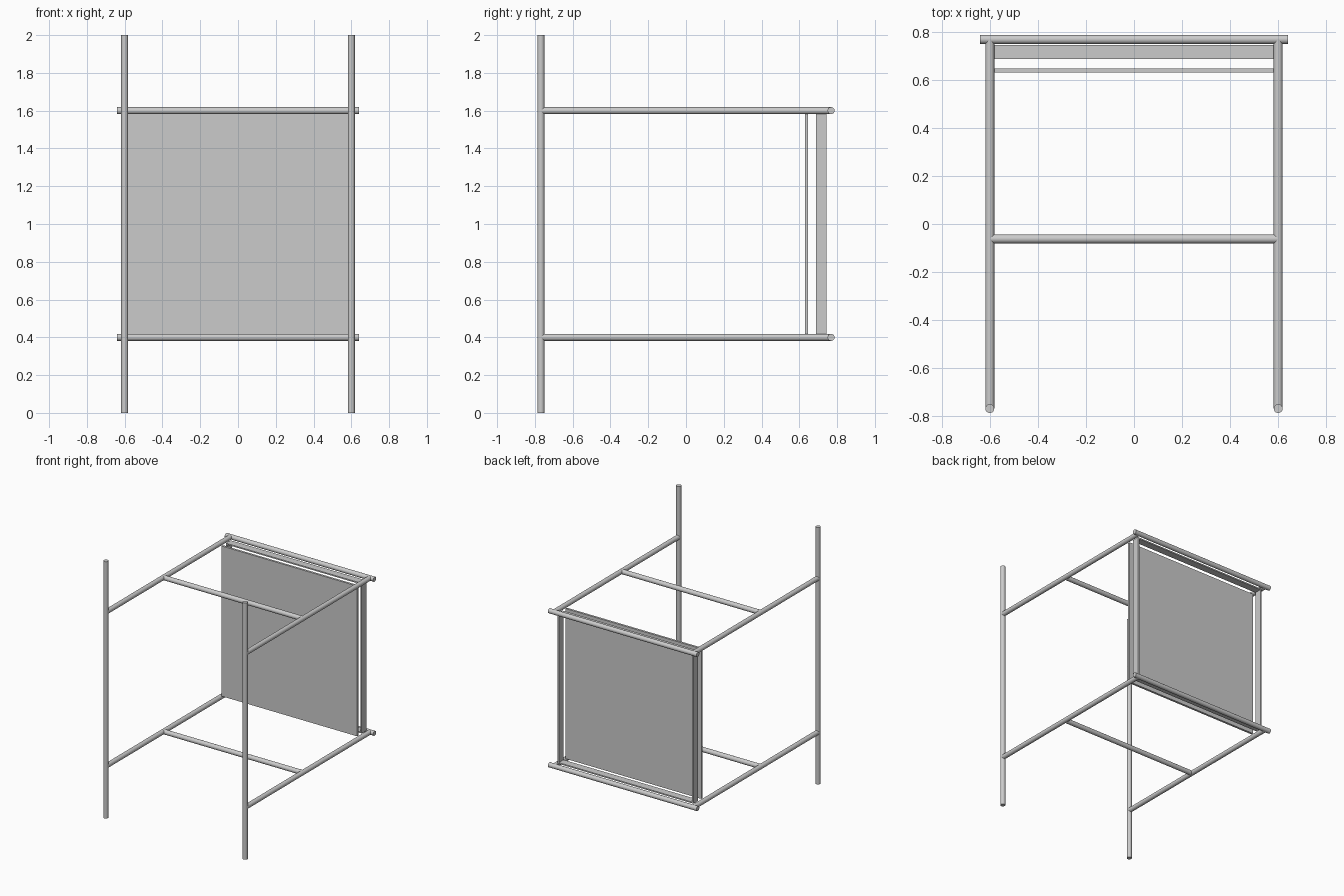
import bpy
from mathutils import Vector

if "Cube" in bpy.data.objects:
    bpy.data.objects.remove(bpy.data.objects["Cube"])

R = 0.0185           # tube radius
Y = 0.768            # tube axis at front and back
X = 0.6              # side tube axis
LEVELS = (("lower", 0.4), ("upper", 1.6))


def tube(name, a, b):
    a, b = Vector(a), Vector(b)
    d = b - a
    bpy.ops.mesh.primitive_cylinder_add(vertices=32, radius=R, depth=d.length,
                                        location=(a + b) / 2)
    o = bpy.context.object
    o.name = name
    o.rotation_euler = d.to_track_quat('Z', 'Y').to_euler()
    bpy.ops.object.shade_smooth_by_angle()
    return o


def board(name, lo, hi):
    lo, hi = Vector(lo), Vector(hi)
    bpy.ops.mesh.primitive_cube_add(size=1, location=(lo + hi) / 2)
    o = bpy.context.object
    o.name = name
    o.scale = hi - lo
    bpy.ops.object.transform_apply(location=False, rotation=False, scale=True)
    return o


# Front uprights
for side, s in (("left", -1), ("right", 1)):
    tube(side + "_upright", (s * X, -Y, 0), (s * X, -Y, 2))

# Horizontal rails, cross bars and back bars on both levels
for level, z in LEVELS:
    for side, s in (("left", -1), ("right", 1)):
        tube(f"{level}_{side}_rail", (s * X, -Y, z), (s * X, Y, z))
    tube(level + "_cross_bar", (-X, -0.062, z), (X, -0.062, z))
    tube(level + "_back_bar", (-0.64, Y, z), (0.64, Y, z))

# Flat panel
H = 0.585
board("panel", (-H, 0.63, 1 - H), (H, 0.647, 1 + H))

# Thin open frame behind the panel
T, Y0, Y1 = 0.01, 0.687, 0.745
board("frame_left", (-H, Y0, 1 - H), (-H + T, Y1, 1 + H))
board("frame_right", (H - T, Y0, 1 - H), (H, Y1, 1 + H))
board("frame_bottom", (-H + T, Y0, 1 - H), (H - T, Y1, 1 - H + T))
board("frame_top", (-H + T, Y0, 1 + H - T), (H - T, Y1, 1 + H))
